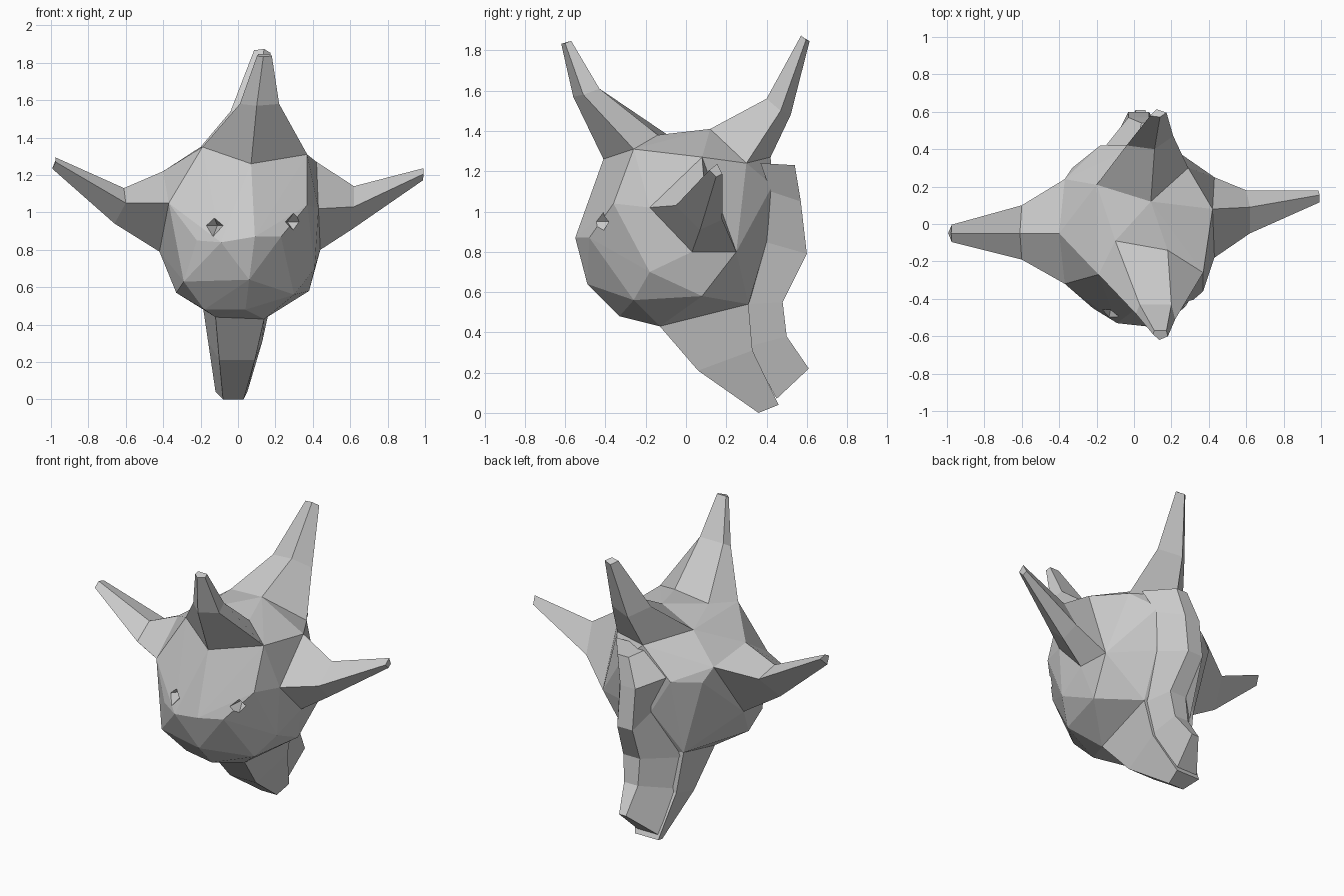
import bpy
import bmesh
from mathutils import Matrix, Vector

default_cube = bpy.data.objects.get("Cube")
if default_cube:
    bpy.data.objects.remove(default_cube, do_unlink=True)

# One plain stone colour for every part
stone_grey = bpy.data.materials.new("stone_grey")
stone_grey.use_nodes = True
colour = (.6, .6, .6, 1)
stone_grey.diffuse_color = colour
stone_grey.node_tree.nodes["Principled BSDF"].inputs["Base Color"].default_value = colour


def finish(bm, object_name):
    """Turn a bmesh into a flat shaded, coloured object."""
    bmesh.ops.recalc_face_normals(bm, faces=bm.faces)
    mesh = bpy.data.meshes.new(object_name)
    bm.to_mesh(mesh)
    bm.free()
    mesh.materials.append(stone_grey)
    new_object = bpy.data.objects.new(object_name, mesh)
    bpy.context.collection.objects.link(new_object)
    return new_object


def loft(object_name, sections):
    """Skin a row of equally long sections and cap both ends."""
    bm = bmesh.new()
    rings = [[bm.verts.new(point) for point in section] for section in sections]
    for lower, upper in zip(rings, rings[1:]):
        count = len(lower)
        for index in range(count):
            following = (index + 1) % count
            bm.faces.new((lower[index], lower[following],
                          upper[following], upper[index]))
    bm.faces.new(rings[0])
    bm.faces.new(rings[-1])
    return finish(bm, object_name)


def tip_section(middle, centre, shrink):
    """Copy a middle section, shrunk, around the centre of the tip."""
    middle_centre = sum((Vector(point) for point in middle), Vector()) / len(middle)
    return [Vector(centre) + (Vector(point) - middle_centre) * shrink
            for point in middle]


# Faceted body: named corners wrapped in a convex skin
corners = {
    "brow_right": (-.19, -.27, 1.35),
    "brow_middle": (.07, -.41, 1.26),
    "brow_left": (.37, -.26, 1.31),
    "crown_left": (.18, -.14, 1.38),
    "crown_right": (-.1, -.09, 1.38),
    "crown_rear": (.09, .12, 1.41),
    "rear_top_right": (-.2, .21, 1.35),
    "rear_top_left": (.29, .3, 1.24),
    "rear_top_middle": (.02, .42, 1.27),
    "ear_right_rear": (-.37, .24, 1.16),
    "ear_right_top": (-.4, -.05, 1.22),
    "ear_right_front": (-.37, -.32, 1.05),
    "ear_right_low": (-.42, .0, .79),
    "ear_left_top": (.42, .08, 1.27),
    "ear_left_front": (.43, -.18, 1.02),
    "ear_left_low": (.44, .03, .8),
    "ear_left_rear": (.43, .25, .8),
    "cheek_left": (.37, -.36, 1.04),
    "cheek_left_low": (.41, -.18, .7),
    "cheek_right": (-.22, -.45, .85),
    "nose_tip": (.09, -.55, .87),
    "nose_right": (-.09, -.53, .84),
    "nose_left": (.23, -.48, .87),
    "lip_middle": (.06, -.49, .64),
    "lip_right": (-.29, -.38, .63),
    "chin_middle": (.04, -.33, .48),
    "chin_right": (-.18, -.28, .48),
    "jaw_left": (.3, -.26, .56),
    "jaw_left_rear": (.38, .08, .58),
    "jaw_right": (-.33, -.18, .57),
    "neck_front_right": (-.12, -.13, .44),
    "neck_front_left": (.14, -.13, .43),
    "neck_rear_left": (.18, .31, .54),
    "neck_rear_right": (-.2, .31, .58),
    "back_right": (-.33, .3, 1.07),
    "back_inner_right": (-.18, .42, 1.08),
    "back_lower_right": (-.04, .42, .85),
    "back_upper_left": (.17, .43, 1.13),
    "back_lower_left": (.16, .4, .85),
}
body_mesh = bmesh.new()
for corner in corners.values():
    body_mesh.verts.new(corner)
hull = bmesh.ops.convex_hull(body_mesh, input=body_mesh.verts)
unused = [item for item in hull["geom_interior"] if isinstance(item, bmesh.types.BMVert)]
bmesh.ops.delete(body_mesh, geom=unused, context="VERTS")
body = finish(body_mesh, "faceted_body")

# Small pointed eye hollows above the muzzle
cutter_mesh = bmesh.new()
for hollow, inward in (((-.13, -.48, .93), (.2, 1, .0)),
                       ((.3, -.42, .95), (-.4, 1, .0))):
    direction = Vector(inward).normalized()
    turn = direction.to_track_quat("Z", "Y").to_matrix().to_4x4()
    bmesh.ops.create_cone(cutter_mesh, cap_ends=True, segments=4,
                          radius1=.1, radius2=0, depth=.2,
                          matrix=Matrix.Translation(hollow) @ turn)
cutter = finish(cutter_mesh, "eye_hollow_cutter")
cutter.hide_render = True
hollows = body.modifiers.new("eye_hollows", "BOOLEAN")
hollows.operation = "DIFFERENCE"
hollows.solver = "EXACT"
hollows.object = cutter
bpy.context.view_layer.objects.active = body
bpy.ops.object.modifier_apply(modifier=hollows.name)
bpy.data.objects.remove(cutter, do_unlink=True)


def spike(object_name, base_names, middle, tip, shrink):
    """Grow a bent, tapering spike out of named body corners."""
    base = [corners[corner_name] for corner_name in base_names]
    loft(object_name, [base, middle, tip_section(middle, tip, shrink)])


# Four upper spikes
spike("front_spike",
      ["brow_right", "brow_middle", "brow_left", "crown_left", "crown_right"],
      [(.01, -.48, 1.58), (.1, -.56, 1.57), (.22, -.51, 1.58),
       (.2, -.43, 1.61), (.03, -.43, 1.61)],
      (.14, -.59, 1.84), .38)
spike("rear_spike",
      ["rear_top_right", "crown_rear", "rear_top_left", "rear_top_middle"],
      [(-.04, .42, 1.54), (.11, .4, 1.56), (.21, .47, 1.5), (.06, .52, 1.48)],
      (.13, .59, 1.86), .35)
spike("right_spike",
      ["ear_right_rear", "ear_right_top", "ear_right_front", "ear_right_low"],
      [(-.6, .1, 1.09), (-.61, -.05, 1.13), (-.6, -.19, 1.05), (-.66, -.04, .94)],
      (-.98, -.05, 1.27), .32)
spike("left_spike",
      ["ear_left_top", "ear_left_front", "ear_left_low", "ear_left_rear"],
      [(.62, .09, 1.14), (.62, -.05, 1.03), (.61, .07, .91), (.6, .18, .96)],
      (.99, .15, 1.2), .28)

# Lower spike, sweeping backwards to the ground
loft("lower_spike", [
    [corners[corner_name] for corner_name in
     ("neck_front_right", "neck_front_left", "neck_rear_left", "neck_rear_right")],
    [(-.1, .06, .21), (.09, .06, .21), (.13, .33, .31), (-.16, .33, .31)],
    [(-.08, .36, .0), (.03, .36, .0), (.05, .46, .04), (-.12, .46, .04)],
])


def ridge_section(left, right, base, crest):
    """Left and right hold (base x, crest x); base and crest hold (y, z)."""
    return [(left[0], *base), (left[1], *crest),
            (right[1], *crest), (right[0], *base)]


# Raised ridge that runs down the back and onto the lower spike
loft("back_ridge", [
    ridge_section((.25, .12), (.0, .04), (.37, 1.24), (.54, 1.23)),
    ridge_section((.18, .08), (-.15, -.03), (.42, 1.1), (.57, 1.05)),
    ridge_section((.16, .08), (-.04, -.03), (.39, .85), (.6, .79)),
    ridge_section((.16, .12), (-.18, .0), (.3, .54), (.48, .55)),
    ridge_section((.12, .1), (-.15, .0), (.31, .33), (.5, .38)),
    ridge_section((.04, .06), (-.11, .01), (.45, .07), (.61, .22)),
])
